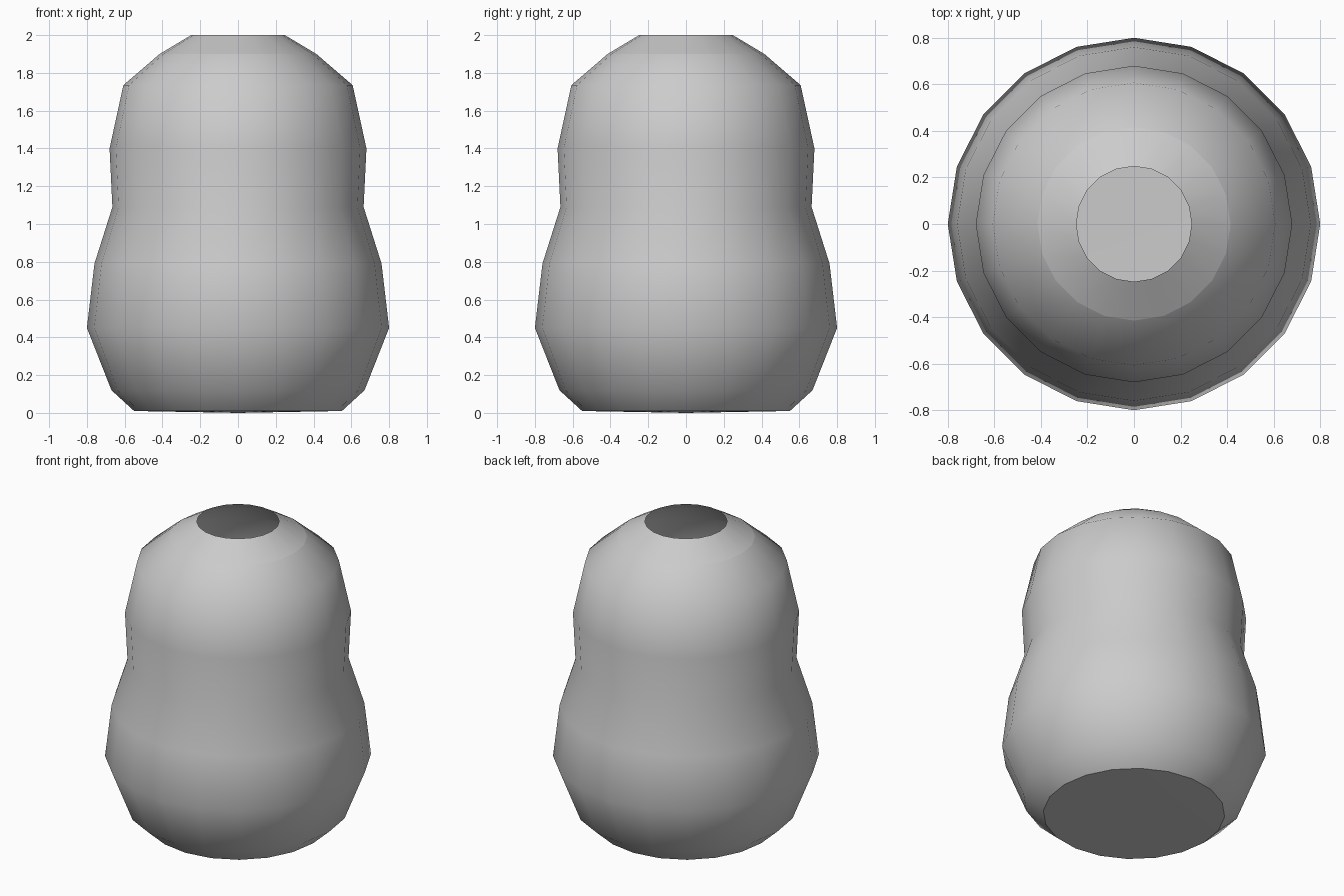
import bpy, bmesh, math

if "Cube" in bpy.data.objects:
    bpy.data.objects.remove(bpy.data.objects["Cube"])

SIDES = 20
# (radius, height) from the foot up to the open mouth
PROFILE = [(0.55, 0.01), (0.67, 0.12), (0.80, 0.45), (0.76, 0.79), (0.665, 1.09),
           (0.68, 1.40), (0.607, 1.735), (0.415, 1.90), (0.248, 2.0)]
SHARP_RINGS = (0, 7)  # foot rim and start of the mouth band

bm = bmesh.new()


def ring(r, z):
    step = 2 * math.pi / SIDES
    return [bm.verts.new((r * math.cos(i * step), r * math.sin(i * step), z))
            for i in range(SIDES)]


rings = [ring(r, z) for r, z in PROFILE]

# Wall
for low, high in zip(rings, rings[1:]):
    for i in range(SIDES):
        j = (i + 1) % SIDES
        bm.faces.new((low[i], low[j], high[j], high[i]))

# Very shallow cone closing the bottom
centre = bm.verts.new((0, 0, 0))
for i in range(SIDES):
    bm.faces.new((centre, rings[0][(i + 1) % SIDES], rings[0][i]))

# Smooth shading with two crisp rings
for f in bm.faces:
    f.smooth = True
for k in SHARP_RINGS:
    for i in range(SIDES):
        bm.edges.get((rings[k][i], rings[k][(i + 1) % SIDES])).smooth = False

mesh = bpy.data.meshes.new("vase_body")
bm.to_mesh(mesh)
bm.free()
bpy.context.collection.objects.link(bpy.data.objects.new("vase_body", mesh))
